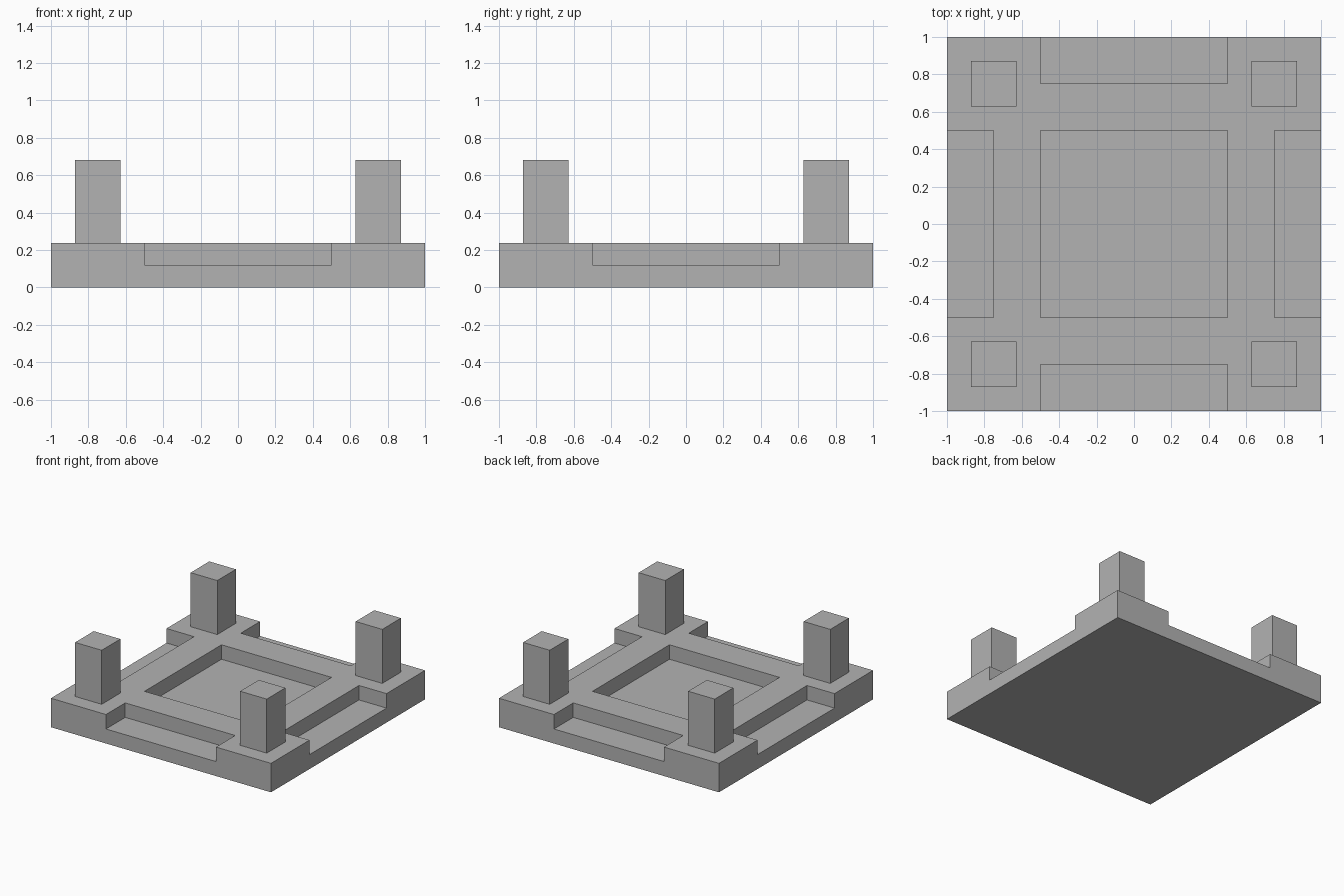
import bpy
import bmesh
from mathutils import Matrix, Vector

TOP, LEDGE, POST_TOP = 0.238, 0.119, 0.682
LINES = [-1, -0.75, -0.5, 0.5, 0.75, 1]

cube = bpy.data.objects.get("Cube")
if cube:
    bpy.data.objects.remove(cube, do_unlink=True)

stone = bpy.data.materials.new("stone_grey")
stone.use_nodes = True
GREY = (0.45, 0.45, 0.45, 1)
stone.diffuse_color = GREY
stone.node_tree.nodes["Principled BSDF"].inputs["Base Color"].default_value = GREY


def finish(bm, name):
    bmesh.ops.recalc_face_normals(bm, faces=bm.faces)
    mesh = bpy.data.meshes.new(name)
    bm.to_mesh(mesh)
    bm.free()
    mesh.materials.append(stone)
    obj = bpy.data.objects.new(name, mesh)
    bpy.context.collection.objects.link(obj)
    return obj


def extrude_up(bm, faces, height):
    result = bmesh.ops.extrude_face_region(bm, geom=faces)
    verts = [g for g in result["geom"] if isinstance(g, bmesh.types.BMVert)]
    bmesh.ops.translate(bm, vec=(0, 0, height), verts=verts)
    bmesh.ops.delete(bm, geom=[f for f in faces if f.is_valid], context="FACES")


def is_sunken(face):
    """Centre tray, or the notch in the middle of each outer edge."""
    near, far = sorted(abs(c) for c in face.calc_center_median().xy)
    return near < 0.5 and (far < 0.5 or far > 0.75)


# Base: slab up to the ledge level, with the raised frame pulled up from it
bm = bmesh.new()
grid = [[bm.verts.new((x, y, 0)) for x in LINES] for y in LINES]
for low, high in zip(grid, grid[1:]):
    for i in range(len(LINES) - 1):
        bm.faces.new((low[i], low[i + 1], high[i + 1], high[i]))
bottom = bm.faces[:]
result = bmesh.ops.extrude_face_region(bm, geom=bottom, use_keep_orig=True)
upper = [g for g in result["geom"] if isinstance(g, bmesh.types.BMVert)]
bmesh.ops.translate(bm, vec=(0, 0, LEDGE), verts=upper)
bm.normal_update()
raised = [f for f in bm.faces
          if f.calc_center_median().z > LEDGE - 0.001 and not is_sunken(f)]
extrude_up(bm, raised, TOP - LEDGE)
bmesh.ops.recalc_face_normals(bm, faces=bm.faces)
bmesh.ops.dissolve_limit(bm, angle_limit=0.01, verts=bm.verts, edges=bm.edges)
finish(bm, "base")

# Four square corner posts
for side, sx in (("left", 1), ("right", -1)):
    for end, sy in (("front", -1), ("back", 1)):
        bm = bmesh.new()
        height = POST_TOP - TOP
        bmesh.ops.create_cube(bm, size=1, matrix=Matrix.LocRotScale(
            Vector((0, 0, height / 2)), None, Vector((0.242, 0.242, height))))
        post = finish(bm, f"{end}_{side}_post")
        post.location = (0.75 * sx, 0.75 * sy, TOP)
